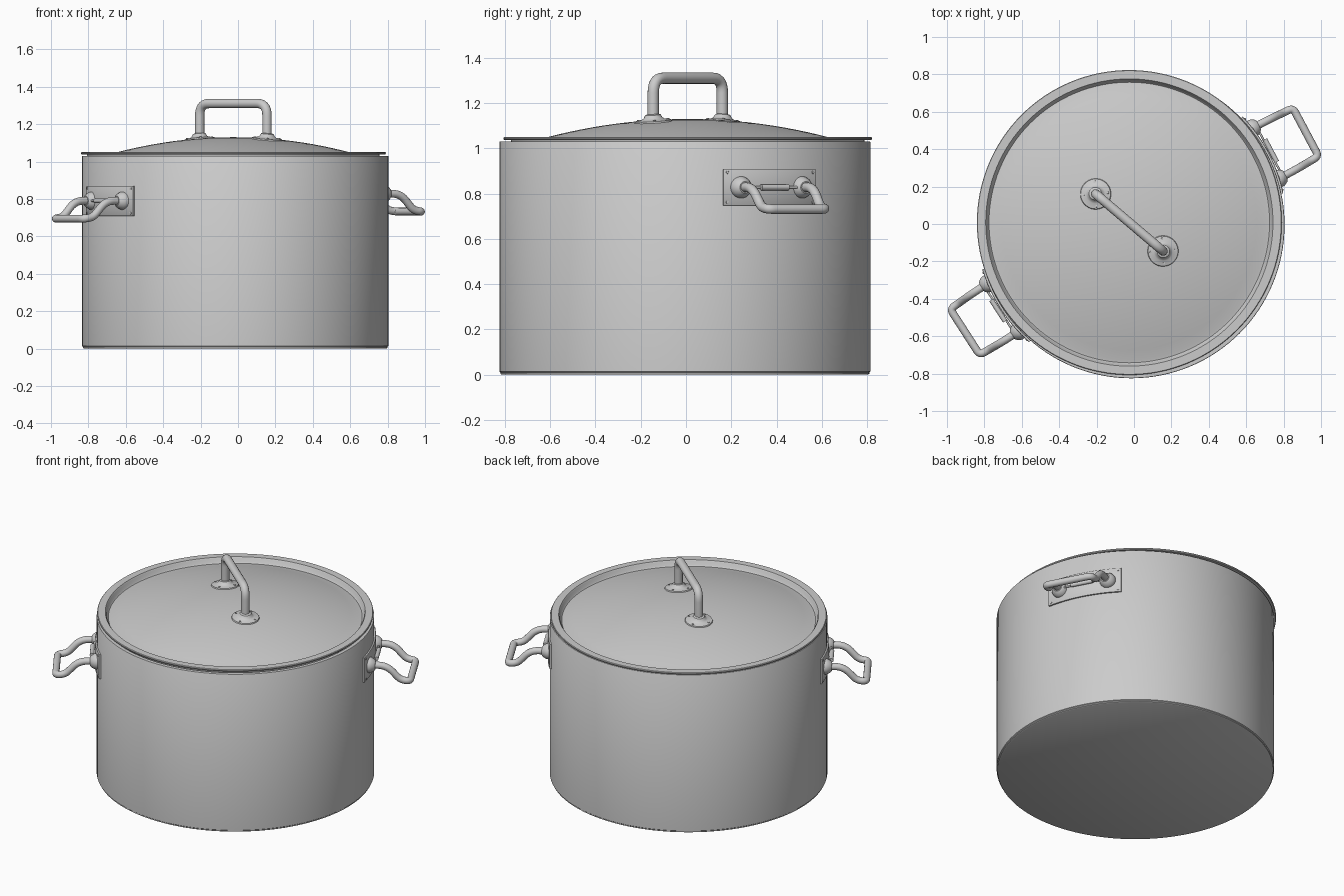
import bpy, bmesh, math
from mathutils import Vector, Matrix

if "Cube" in bpy.data.objects:
    bpy.data.objects.remove(bpy.data.objects["Cube"])


def finish(name, bm, mat=Matrix.Identity(4), angle=35):
    bmesh.ops.recalc_face_normals(bm, faces=bm.faces)
    me = bpy.data.meshes.new(name)
    bm.to_mesh(me)
    bm.free()
    ob = bpy.data.objects.new(name, me)
    bpy.context.collection.objects.link(ob)
    ob.matrix_world = mat
    bpy.ops.object.select_all(action='DESELECT')
    ob.select_set(True)
    bpy.context.view_layer.objects.active = ob
    bpy.ops.object.shade_smooth_by_angle(angle=math.radians(angle))
    return ob


def lathe(name, profile, mat, n=32):
    # closed solid from an (r, z) profile spun round local z
    bm = bmesh.new()
    vs = [bm.verts.new((r, 0, z)) for r, z in profile]
    es = [bm.edges.new(p) for p in zip(vs, vs[1:])]
    bmesh.ops.spin(bm, geom=vs + es, cent=(0, 0, 0), axis=(0, 0, 1),
                   angle=2 * math.pi, steps=n, use_merge=True)
    bmesh.ops.remove_doubles(bm, verts=bm.verts, dist=1e-5)
    return finish(name, bm, mat)


def rounded(pts, cut, steps=7):
    # round every corner of a polyline
    pts = [Vector(p) for p in pts]
    out = [pts[0]]
    for a, b, c in zip(pts, pts[1:], pts[2:]):
        d = min(cut, (a - b).length * .48, (c - b).length * .48)
        p, q = b + (a - b).normalized() * d, b + (c - b).normalized() * d
        for i in range(steps + 1):
            t = i / steps
            out.append(p * (1 - t) ** 2 + b * 2 * t * (1 - t) + q * t * t)
    return out + [pts[-1]]


def tube(name, pts, r, mat, n=16):
    bm = bmesh.new()
    tan = [(pts[min(i + 1, len(pts) - 1)] - pts[max(i - 1, 0)]).normalized()
           for i in range(len(pts))]
    side = tan[0].orthogonal().normalized()
    rings = []
    for p, t in zip(pts, tan):
        side = (side - t * side.dot(t)).normalized()
        up = t.cross(side)
        rings.append([bm.verts.new(p + r * (side * math.cos(k * 2 * math.pi / n)
                      + up * math.sin(k * 2 * math.pi / n))) for k in range(n)])
    for a, b in zip(rings, rings[1:]):
        for k in range(n):
            j = (k + 1) % n
            bm.faces.new((a[k], a[j], b[j], b[k]))
    bm.faces.new(rings[0])
    bm.faces.new(rings[-1])
    return finish(name, bm, mat, 50)


def move(x, y, z):
    return Matrix.Translation((x, y, z))


def outward(ang, r, z):
    # local z pointing radially out at the given angle
    return (Matrix.Rotation(ang, 4, 'Z') @ move(r, 0, z)
            @ Matrix.Rotation(math.pi / 2, 4, 'Y'))


# Pot body, hollow
pot = move(-.015, -.005, 0)
lathe("pot_body", [(0, 0), (.808, 0), (.815, .004), (.815, .01), (.82, .014),
                   (.82, 1.027), (.818, 1.03), (.795, 1.03), (.792, 1.027),
                   (.792, .03), (.78, .02), (0, .02)], pot, 128)

# Domed lid with a recessed ring inside the flat rim
lid = move(-.025, .008, 0)


def dome(r):
    return 1.13 - .208 * r * r


rs = [.735 * i / 14 for i in range(15)]
top = [(r, dome(r)) for r in rs]
under = [(r, dome(r) - .012) for r in reversed(rs)]
lathe("lid", top + [(.75, 1.015), (.757, 1.022), (.762, 1.042), (.768, 1.05),
                    (.812, 1.05), (.815, 1.047), (.815, 1.042), (.812, 1.038),
                    (.782, 1.038), (.778, 1.015), (.765, 1.0)] + under, lid, 128)

# Lid handle with two riveted flanges
lh = lid @ Matrix.Rotation(math.radians(-40.3), 4, 'Z')
h = .236
tube("lid_handle", rounded([(-h, 0, 1.10), (-h, 0, 1.31), (h, 0, 1.31), (h, 0, 1.10)], .065),
     .025, lh)
for s in (-1, 1):
    m = lh @ move(s * h, 0, dome(h)) @ Matrix.Rotation(s * math.radians(5.6), 4, 'Y')
    lathe("lid_handle_flange", [(0, -.008), (.08, -.008), (.083, -.002), (.08, .005), (.052, .01),
                                (.042, .016), (.034, .03), (.024, .034), (0, .034)], m)
    for k in range(4):
        a = math.radians(45 + 90 * k)
        lathe("lid_rivet", [(0, 0), (.007, 0), (.006, .011), (0, .012)],
              m @ move(.066 * math.cos(a), .066 * math.sin(a), 0), 10)


def side_handle(deg, z):
    ang, half, hz = math.radians(deg), math.radians(16.2), .08
    rot = pot @ Matrix.Rotation(ang, 4, 'Z')
    # curved mounting plate
    bm = bmesh.new()
    rows, n = [], 16
    for i in range(n + 1):
        a = half * (2 * i / n - 1)
        rows.append([bm.verts.new((r * math.cos(a), r * math.sin(a), z + v))
                     for r, v in ((.815, -hz), (.829, -hz), (.831, -hz + .003),
                                  (.831, hz - .003), (.829, hz), (.815, hz))])
    for p, q in zip(rows, rows[1:]):
        for k in range(6):
            j = (k + 1) % 6
            bm.faces.new((p[k], p[j], q[j], q[k]))
    bm.faces.new(rows[0])
    bm.faces.new(rows[-1])
    finish("side_handle_plate", bm, rot)
    # corner rivets and leg collars
    for s in (-1, 1):
        for v in (-1, 1):
            lathe("plate_rivet", [(0, 0), (.007, 0), (.006, .004), (0, .006)],
                  pot @ outward(ang + s * half * .92, .83, z + v * .066), 10)
        foot = rot @ move(.795, s * .152, z) @ Matrix.Rotation(math.pi / 2, 4, 'Y')
        lathe("side_handle_collar", [(0, 0), (.048, 0), (.048, .025), (.045, .034), (.036, .05),
                                     (.026, .058), (0, .058)], foot)
    # bent grip
    leg = [(.80, .152, z), (.92, .152, z), (1.0, .148, z - .088), (1.057, .146, z - .096)]
    path = leg + [(x, -y, c) for x, y, c in reversed(leg)]
    tube("side_handle_grip", rounded(path, .05), .021, rot)
    # small bar and thin rod between the collars
    tube("side_handle_bar", [Vector((.846, y, z)) for y in (-.068, -.06, .06, .068)], .013, rot)
    tube("side_handle_rod", [Vector((.838, y, z)) for y in (-.13, 0, .13)], .006, rot, 8)


side_handle(28, .828)
side_handle(212.8, .79)
